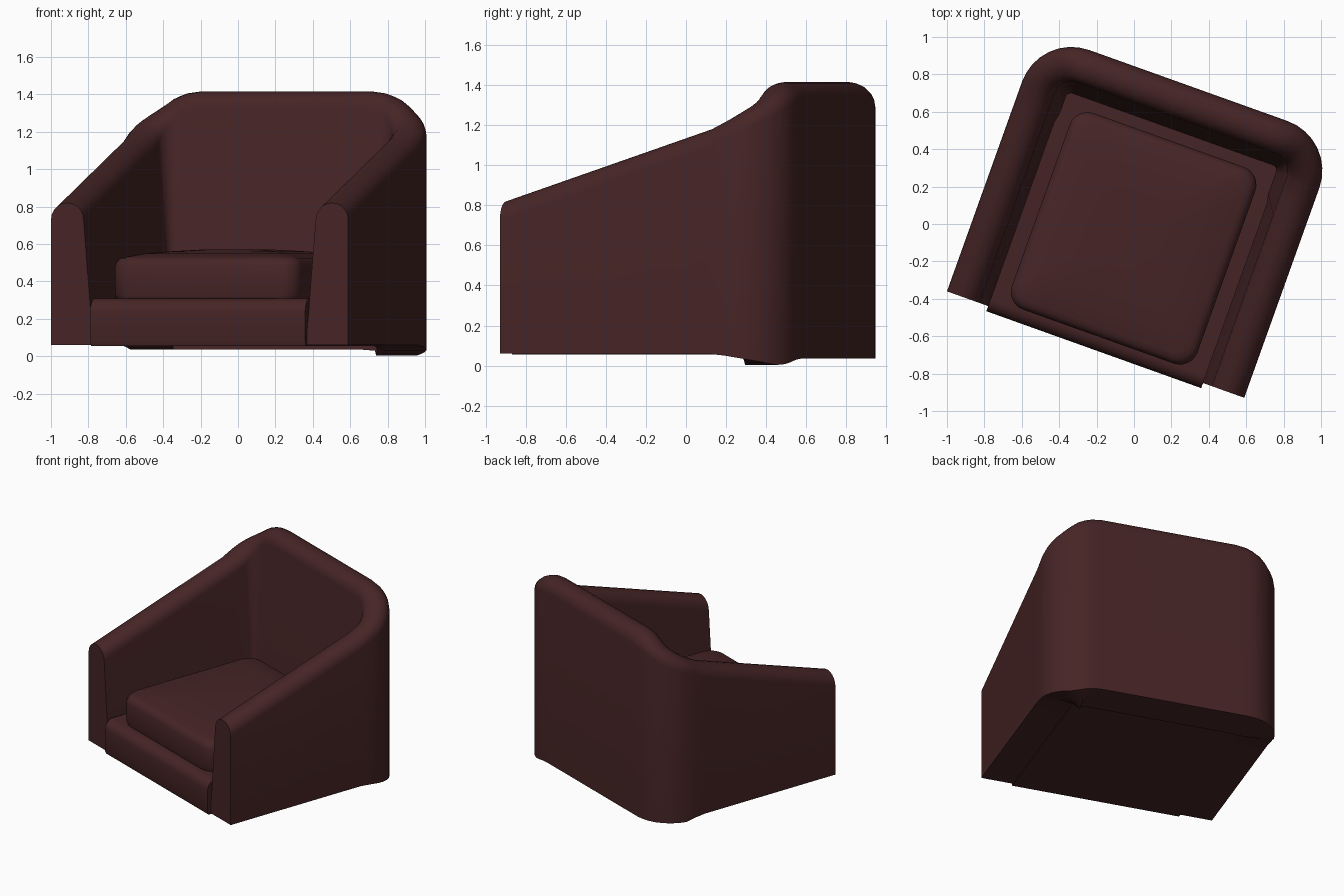
import bpy, bmesh, math
from mathutils import Matrix

if "Cube" in bpy.data.objects:
    bpy.data.objects.remove(bpy.data.objects["Cube"])

leather = bpy.data.materials.new("dark brown leather")
leather.diffuse_color = (0.062, 0.018, 0.019, 1)
leather.use_nodes = True
leather.node_tree.nodes["Principled BSDF"].inputs["Base Color"].default_value = leather.diffuse_color

# The whole chair is modelled square, then turned about z
TURN = Matrix.Rotation(math.radians(-19.7), 4, 'Z') @ Matrix.Translation((0.024, 0, 0))


def loft(name, rings, angle=40):
    """Skin a list of closed rings and cap both ends."""
    bm = bmesh.new()
    vs = [[bm.verts.new(p) for p in r] for r in rings]
    n = len(vs[0])
    for a, b in zip(vs, vs[1:]):
        for i in range(n):
            j = (i + 1) % n
            bm.faces.new((a[i], a[j], b[j], b[i]))
    bm.faces.new(vs[0])
    bm.faces.new(vs[-1])
    bmesh.ops.recalc_face_normals(bm, faces=bm.faces)
    me = bpy.data.meshes.new(name)
    bm.to_mesh(me)
    bm.free()
    ob = bpy.data.objects.new(name, me)
    bpy.context.collection.objects.link(ob)
    me.materials.append(leather)
    me.transform(TURN)
    bpy.ops.object.select_all(action='DESELECT')
    bpy.context.view_layer.objects.active = ob
    ob.select_set(True)
    bpy.ops.object.shade_smooth_by_angle(angle=math.radians(angle))
    return ob


def lerp_table(table, t):
    for (t0, a), (t1, b) in zip(table, table[1:]):
        if t <= t1:
            return a + (b - a) * (t - t0) / (t1 - t0)
    return table[-1][1]


# Arms and back: one rolled section swept round a U-shaped path
R, CX, CY, W, FRONT = 0.28, 0.564, 0.515, 0.844, -0.676
half = []  # (x, y, normal angle, top height, bottom height), front right to back middle
for y in (FRONT, -0.1, 0.3, 0.42):
    half.append((W, y, 0, 0.82 + (y - FRONT) * 0.33, 0.06))
TOP = [(0, 1.23), (45, 1.32), (70, 1.38), (90, 1.405)]
BOTTOM = [(0, 0.05), (60, 0.0), (90, 0.03)]
for k in range(9):
    d = 90 * k / 8
    a = math.radians(d)
    half.append((CX + R * math.cos(a), CY + R * math.sin(a), a,
                 lerp_table(TOP, d), lerp_table(BOTTOM, d)))
half.append((0.49, CY + R, math.pi / 2, 1.415, 0.035))
left = [(-x, y, math.pi - a, t, b if b > 0.045 else 0.035) for x, y, a, t, b in reversed(half)]


def section(x, y, a, top, bot):
    thick, drop = 0.185, 0.09
    prof = [(0, bot), (0, top - drop)]
    for k in range(1, 10):
        g = math.pi * k / 10
        prof.append((thick / 2 * (1 - math.cos(g)), top - drop + drop * math.sin(g)))
    prof += [(thick, top - drop), (0.265 if y > 0.3 else 0.24, bot)]
    return [(x - o * math.cos(a), y - o * math.sin(a), z) for o, z in prof]


loft("arms_and_back", [section(*s) for s in half + left])

# Seat base: box with a rolled front top edge
prof = [(0.64, 0.055), (-0.695, 0.055), (-0.705, 0.08), (-0.705, 0.24)]
prof += [(-0.635 - 0.07 * math.cos(g), 0.24 + 0.07 * math.sin(g))
         for g in (math.radians(15 * k) for k in range(1, 7))]
prof += [(0.64, 0.31)]
loft("seat_base", [[(x, y, z) for y, z in prof] for x in (-0.61, 0.61)])


# Seat cushion: stacked rounded rectangles with a crowned top
def rounded_rect(inset, z, hx=0.527, hy=0.558, cy=-0.073, r=0.10):
    r = max(r, 0.02)
    pts = []
    for q in range(4):
        for k in range(7):
            a = math.radians(90 * q + 15 * k)
            sx = 1 if q in (0, 3) else -1
            sy = 1 if q < 2 else -1
            pts.append((sx * (hx - inset - r) + r * math.cos(a),
                        cy + sy * (hy - inset - r) + r * math.sin(a), z))
    return pts


layers = [(0.03, 0.30), (0.008, 0.307), (0, 0.33), (0, 0.48), (0.008, 0.507),
          (0.025, 0.525), (0.05, 0.533), (0.12, 0.548), (0.22, 0.56), (0.36, 0.57)]
loft("seat_cushion", [rounded_rect(i, z) for i, z in layers])
